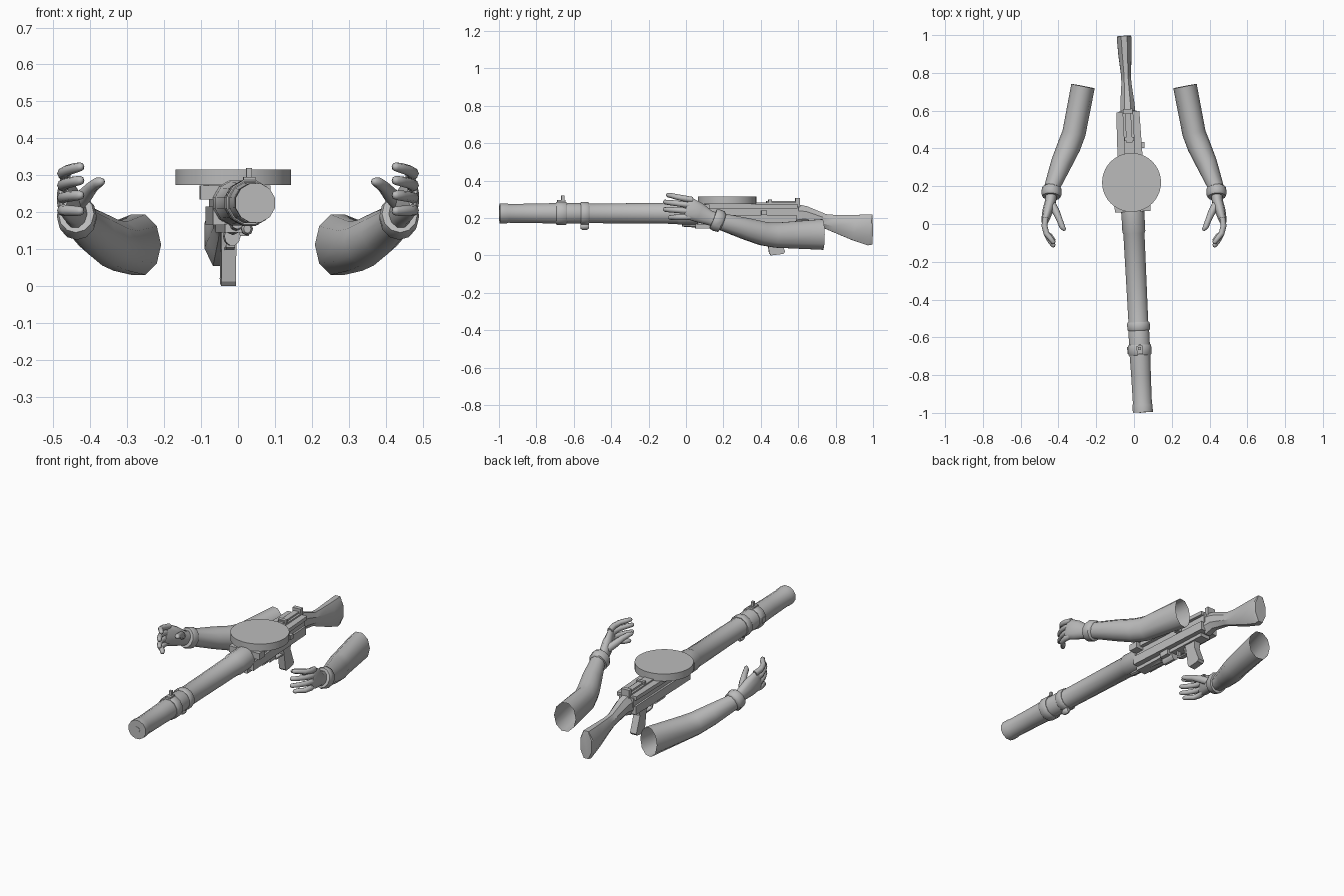
import bpy, bmesh, math
from mathutils import Vector, Matrix

grey = bpy.data.materials.new("plain_grey")
grey.diffuse_color = (0.5, 0.5, 0.5, 1)

# The gun is modelled along y, then turned slightly about z
GUN = Matrix.Translation((-0.003, 0, 0)) @ Matrix.Rotation(0.05, 4, 'Z')


def finish(name, bm, matrix=None, smooth=35):
    bmesh.ops.recalc_face_normals(bm, faces=bm.faces[:])
    if matrix is not None:
        bm.transform(matrix)
    me = bpy.data.meshes.new(name)
    bm.to_mesh(me)
    bm.free()
    ob = bpy.data.objects.new(name, me)
    bpy.context.collection.objects.link(ob)
    me.materials.append(grey)
    if smooth:
        bpy.ops.object.select_all(action='DESELECT')
        ob.select_set(True)
        bpy.context.view_layer.objects.active = ob
        bpy.ops.object.shade_smooth_by_angle(angle=math.radians(smooth))
    return ob


def loft(name, stations, sides=10, phase=0.0, caps=(True, True), matrix=None, smooth=40, mirror=1):
    """Skin rings along stations of (x, y, z, half width, half height)."""
    bm = bmesh.new()
    pts = [Vector(s[:3]) for s in stations]
    rings = []
    for i, s in enumerate(stations):
        t = (pts[min(i + 1, len(pts) - 1)] - pts[max(i - 1, 0)]).normalized()
        side = t.cross(Vector((0, 0, 1))).normalized()
        up = side.cross(t)
        ring = []
        for k in range(sides):
            a = phase + 2 * math.pi * k / sides
            p = pts[i] + side * (s[3] * math.cos(a)) + up * (s[4] * math.sin(a))
            ring.append(bm.verts.new((p.x * mirror, p.y, p.z)))
        rings.append(ring)
    for a, b in zip(rings, rings[1:]):
        for k in range(sides):
            n = (k + 1) % sides
            bm.faces.new((a[k], a[n], b[n], b[k]))
    if caps[0]:
        bm.faces.new(rings[0])
    if caps[1]:
        bm.faces.new(rings[-1])
    return finish(name, bm, matrix, smooth)


def lathe(name, profile, z, sides=12, phase=0.0):
    """Round part about the barrel axis from (y, radius) pairs."""
    return loft(name, [(0, y, z, r, r) for y, r in profile], sides, phase, matrix=GUN, smooth=46)


def box(name, x, y, z, taper=1.0):
    """Box from (min, max) ranges, its rear end narrowed by taper."""
    bm = bmesh.new()
    bmesh.ops.create_cube(bm, size=1)
    for v in bm.verts:
        w = taper if v.co.y > 0 else 1
        v.co = ((x[0] + x[1]) / 2 + v.co.x * (x[1] - x[0]) * w,
                (y[0] + y[1]) / 2 + v.co.y * (y[1] - y[0]),
                (z[0] + z[1]) / 2 + v.co.z * (z[1] - z[0]))
    return finish(name, bm, GUN, 0)


def plate(name, outline, x0, x1):
    """Side outline of (y, z) points given thickness in x."""
    bm = bmesh.new()
    f = bm.faces.new([bm.verts.new((x0, y, z)) for y, z in outline])
    r = bmesh.ops.extrude_face_region(bm, geom=[f])
    for v in r["geom"]:
        if isinstance(v, bmesh.types.BMVert):
            v.co.x = x1
    return finish(name, bm, GUN, 0)


# Barrel jacket with stepped diameters and a hollow muzzle
Z = 0.225
lathe("barrel_jacket", [(-0.965, 0.008), (-0.965, 0.014), (-0.998, 0.016), (-0.998, 0.055),
                        (-0.96, 0.055), (-0.95, 0.052), (-0.80, 0.054), (-0.69, 0.057),
                        (-0.56, 0.057), (-0.55, 0.054), (-0.05, 0.058), (-0.04, 0.063),
                        (0.07, 0.063)], Z, 12, math.pi / 12)
lathe("muzzle_ring", [(-1.0, 0.011), (-1.0, 0.017), (-0.97, 0.017)], Z, 10)

# Clamps, front sight and lower lug
lathe("front_clamp", [(-0.695, 0.06), (-0.69, 0.064), (-0.645, 0.064), (-0.64, 0.06)], Z, 12, math.pi / 12)
lathe("rear_clamp", [(-0.565, 0.058), (-0.56, 0.062), (-0.525, 0.062), (-0.52, 0.058)], Z, 12, math.pi / 12)
box("sight_base", (-0.016, 0.016), (-0.69, -0.645), (0.28, 0.295))
box("front_sight", (-0.008, 0.008), (-0.668, -0.652), (0.29, 0.32))
box("clamp_lug", (-0.066, -0.045), (-0.685, -0.65), (0.21, 0.24))
loft("lower_lug", [(0, -0.565, 0.155, 0.010, 0.012), (0, -0.555, 0.155, 0.016, 0.018),
                   (0, -0.53, 0.155, 0.016, 0.018), (0, -0.52, 0.155, 0.010, 0.012)], 8, matrix=GUN)

# Drum magazine
bm = bmesh.new()
bmesh.ops.create_cone(bm, cap_ends=True, segments=40, radius1=0.156, radius2=0.156, depth=0.042)
bm.transform(Matrix.Translation((-0.013, 0.22, 0.295)))
finish("drum_magazine", bm)

# Receiver: stacked boxes
box("receiver_lower", (-0.062, 0.062), (0.06, 0.59), (0.165, 0.215), 0.9)
box("receiver_upper", (-0.050, 0.050), (0.06, 0.60), (0.21, 0.262), 0.9)
box("receiver_lid", (-0.072, 0.072), (0.10, 0.595), (0.252, 0.274), 0.85)
box("magazine_base", (-0.095, 0.095), (0.065, 0.12), (0.235, 0.272))
box("top_rail", (-0.028, 0.028), (0.37, 0.59), (0.27, 0.282))
box("rear_sight_leaf", (-0.016, 0.016), (0.43, 0.60), (0.28, 0.292))
box("rear_sight", (-0.025, 0.025), (0.585, 0.61), (0.255, 0.308))
box("sight_hinge", (-0.025, 0.025), (0.44, 0.46), (0.28, 0.298))
box("lower_rail", (-0.03, 0.03), (0.05, 0.56), (0.145, 0.168))
box("cocking_handle", (0.055, 0.08), (0.40, 0.43), (0.215, 0.24))
loft("gas_tube", [(0, -0.02, 0.17, 0.016, 0.016), (0, 0.22, 0.158, 0.02, 0.02)], 8, matrix=GUN)
loft("recoil_spring_case", [(0.0, 0.24, 0.135, 0.022, 0.026), (0.0, 0.32, 0.135, 0.022, 0.026)], 10, matrix=GUN)
box("spring_case_side", (0.02, 0.045), (0.25, 0.31), (0.135, 0.165))

# Trigger, guard and pistol grip
plate("trigger_guard", [(0.345, 0.15), (0.35, 0.105), (0.37, 0.097), (0.45, 0.097), (0.45, 0.105),
                        (0.375, 0.105), (0.358, 0.112), (0.355, 0.15)], -0.012, 0.012)
plate("trigger", [(0.40, 0.15), (0.395, 0.12), (0.402, 0.115), (0.415, 0.15)], -0.005, 0.005)
plate("pistol_grip", [(0.42, 0.15), (0.43, 0.11), (0.445, 0.012), (0.455, 0.0), (0.52, 0.008),
                      (0.53, 0.02), (0.495, 0.11), (0.50, 0.15)], -0.02, 0.02)

# Butt stock
loft("stock", [(0, 0.58, 0.215, 0.044, 0.068), (0, 0.64, 0.215, 0.04, 0.052),
               (0, 0.74, 0.185, 0.029, 0.04), (0, 0.79, 0.172, 0.028, 0.049),
               (0, 0.90, 0.150, 0.038, 0.074), (0, 0.985, 0.136, 0.042, 0.090),
               (0, 0.998, 0.136, 0.038, 0.084)], 8, math.pi / 8, matrix=GUN, smooth=30)

# Arms and hands, built once per side
for sx, tag in ((1, "right"), (-1, "left")):
    # Sleeve, open at the shoulder end
    loft(tag + "_sleeve", [(0.27, 0.73, 0.112, 0.063, 0.086), (0.318, 0.48, 0.108, 0.062, 0.07),
                           (0.345, 0.41, 0.117, 0.062, 0.066), (0.385, 0.32, 0.143, 0.056, 0.060),
                           (0.432, 0.20, 0.178, 0.042, 0.048), (0.436, 0.16, 0.19, 0.042, 0.048)],
         10, caps=(False, False), mirror=sx, smooth=50)
    loft(tag + "_cuff", [(0.434, 0.195, 0.178, 0.040, 0.048), (0.435, 0.19, 0.18, 0.052, 0.058),
                         (0.437, 0.16, 0.19, 0.054, 0.060), (0.438, 0.145, 0.195, 0.048, 0.054),
                         (0.438, 0.145, 0.196, 0.036, 0.042)], 12, mirror=sx, smooth=50)
    loft(tag + "_palm", [(0.437, 0.165, 0.188, 0.032, 0.040), (0.442, 0.12, 0.203, 0.029, 0.042),
                         (0.457, 0.07, 0.228, 0.028, 0.055), (0.470, 0.02, 0.250, 0.021, 0.060),
                         (0.472, 0.0, 0.256, 0.013, 0.052)], 10, mirror=sx, smooth=60)
    # Four curled fingers: knuckle height, tip height, tip y
    for n, (zk, zt, yt) in enumerate([(0.297, 0.323, -0.105), (0.267, 0.286, -0.122),
                                      (0.236, 0.246, -0.122), (0.206, 0.203, -0.095)]):
        dz = zt - zk
        loft(f"{tag}_finger_{n + 1}",
             [(0.468, 0.035, zk, 0.015, 0.016), (0.474, -0.01, zk + dz * 0.3, 0.016, 0.016),
              (0.464, -0.05, zk + dz * 0.6, 0.015, 0.015), (0.443, yt + 0.03, zk + dz * 0.85, 0.014, 0.014),
              (0.426, yt + 0.007, zt, 0.012, 0.012), (0.422, yt, zt, 0.005, 0.005)],
             8, mirror=sx, smooth=70)
    # Thumb reaching inward
    loft(tag + "_thumb", [(0.443, 0.12, 0.215, 0.020, 0.022), (0.415, 0.07, 0.245, 0.020, 0.022),
                          (0.395, 0.025, 0.268, 0.016, 0.017), (0.380, -0.015, 0.28, 0.015, 0.015),
                          (0.368, -0.03, 0.283, 0.010, 0.010), (0.365, -0.034, 0.283, 0.004, 0.004)],
         8, mirror=sx, smooth=70)
